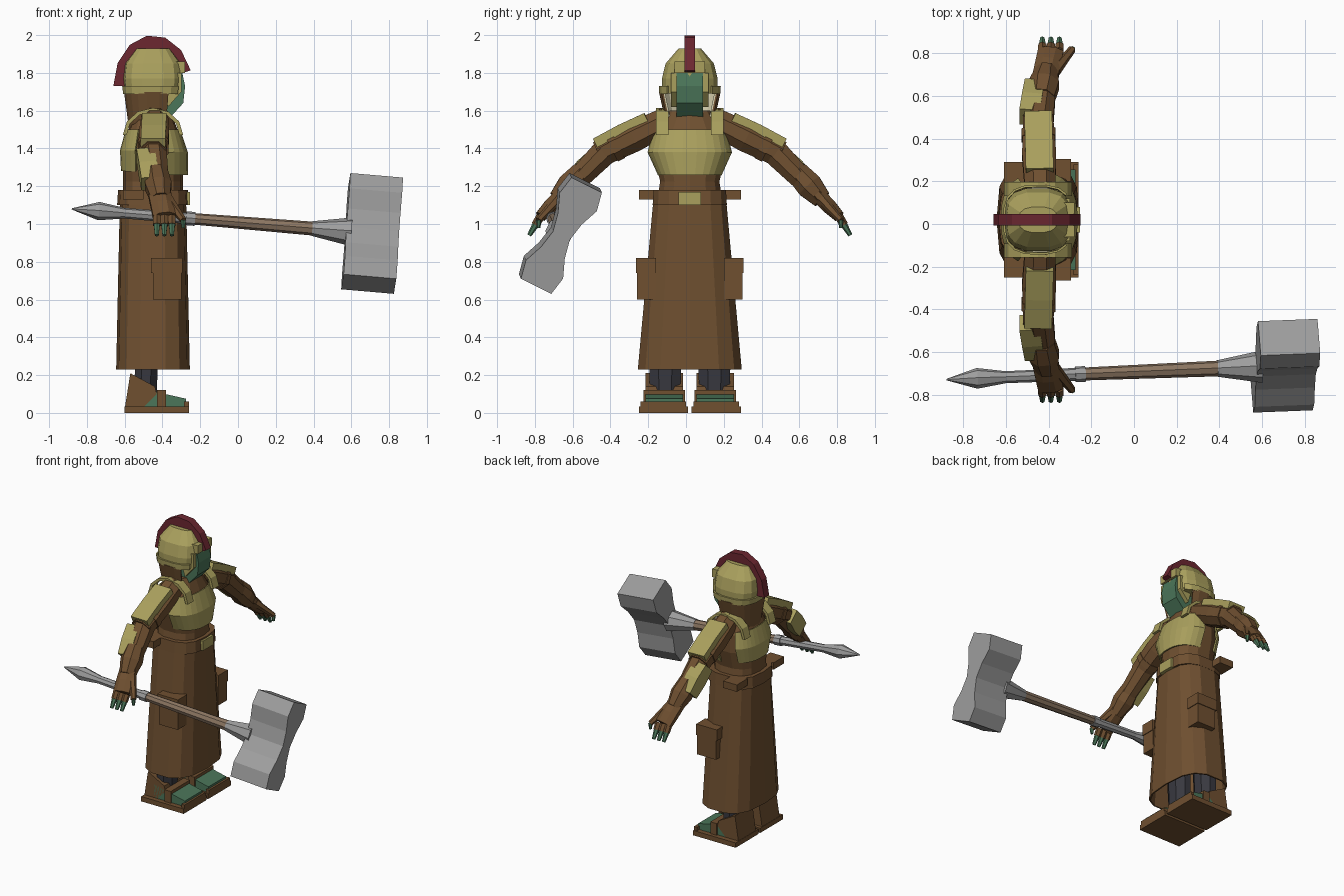
import bpy, bmesh, math
from mathutils import Vector

if "Cube" in bpy.data.objects:
    bpy.data.objects.remove(bpy.data.objects["Cube"])

BODY_X, BODY_Y = -.45, .02
X_AXIS, Y_AXIS, Z_AXIS = Vector((1, 0, 0)), Vector((0, 1, 0)), Vector((0, 0, 1))


def material(name, *rgb):
    m = bpy.data.materials.new(name)
    m.use_nodes = True
    m.diffuse_color = (*rgb, 1)
    m.node_tree.nodes["Principled BSDF"].inputs["Base Color"].default_value = m.diffuse_color
    return m


BROWN = material("brown leather", .16, .08, .03)
GOLD = material("dull gold", .4, .35, .11)
GREEN = material("green skin", .07, .18, .1)
STEEL = material("grey steel", .34, .34, .34)
RED = material("dark red", .15, .02, .03)
CREAM = material("cream lining", .7, .65, .44)
CHARCOAL = material("charcoal cloth", .04, .04, .05)
WOOD = material("pale wood", .26, .18, .12)


def loft(name, rings, mat, closed=True, caps=True, thick=0):
    """Skin a list of equally long point rings."""
    bm = bmesh.new()
    rows = [[bm.verts.new(p) for p in ring] for ring in rings]
    count = len(rows[0])
    for low, high in zip(rows, rows[1:]):
        for i in range(count if closed else count - 1):
            j = (i + 1) % count
            bm.faces.new((low[i], low[j], high[j], high[i]))
    if caps and closed:
        bm.faces.new(rows[0])
        bm.faces.new(rows[-1])
    bmesh.ops.recalc_face_normals(bm, faces=bm.faces)
    mesh = bpy.data.meshes.new(name)
    bm.to_mesh(mesh)
    bm.free()
    mesh.materials.append(mat)
    ob = bpy.data.objects.new(name, mesh)
    bpy.context.collection.objects.link(ob)
    if thick:
        mod = ob.modifiers.new("thickness", 'SOLIDIFY')
        mod.thickness, mod.offset = thick, 0


def spread(values):
    """Pair each value with its even fraction of the whole length."""
    return [(i / (len(values) - 1), v) for i, v in enumerate(values)]


def tube(name, start, end, sizes, mat, sides=8, ref=X_AXIS, wide=None):
    """Straight bar with half sizes spread evenly; wide fixes the half width along ref."""
    along = (end - start).normalized()
    across = (ref - along * ref.dot(along)).normalized()
    up = along.cross(across)
    k = 1 / math.cos(math.pi / sides)
    turns = [(j + .5) * math.tau / sides for j in range(sides)]
    loft(name, [[start.lerp(end, f) + across * k * (wide or size) * math.cos(a) + up * k * size * math.sin(a)
                 for a in turns] for f, size in spread(sizes)], mat)


def wrap(name, bottom, top, depths, widths, mat, gap=0, facing=0, power=.8, caps=True, thick=0):
    """Rounded upright shell, open by gap degrees on the side away from facing."""
    count = 14
    span = 360 - gap
    steps = count - 1 if gap else count
    turns = [math.radians(facing - span / 2 + span * i / steps) for i in range(count)]

    def soft(v):
        return math.copysign(abs(v) ** power, v)
    rings = [[(BODY_X + depth * soft(math.cos(a)), BODY_Y + width * soft(math.sin(a)),
               bottom + (top - bottom) * f) for a in turns]
             for (f, depth), width in zip(spread(depths), widths)]
    loft(name, rings, mat, not gap, caps, thick)


def slab(name, profile, y_range, mat):
    """Extrude an x-z outline across y."""
    loft(name, [[(x, y, z) for x, z in profile] for y in y_range], mat)


def box(name, xs, ys, zs, mat):
    slab(name, [(xs[0], zs[0]), (xs[1], zs[0]), (xs[1], zs[1]), (xs[0], zs[1])], ys, mat)


def arch(name, y, z, radius, height, deep, half, mat, end=0):
    """Band bent over the body from back to front."""
    rings = []
    for i in range(7):
        a = math.radians(180 + (end - 180) * i / 6)
        rings.append([(BODY_X + (radius - d) * math.cos(a), y + w, z + (height - d) * math.sin(a))
                      for d, w in ((0, -half), (0, half), (deep, half), (deep, -half))])
    loft(name, rings, mat)


# Robe, belt and torso
wrap("robe_skirt", .23, 1.14, (.19, .17), (.275, .19), BROWN, power=.7, caps=False, thick=.01)
wrap("torso", 1.1, 1.6, (.16, .16, .16, .14, .09), (.18, .16, .19, .19, .11), BROWN)
wrap("belt", 1.1, 1.18, (.19, .185), (.2, .195), BROWN, power=.7)
box("belt_buckle", (-.3, -.253), (BODY_Y - .06, BODY_Y + .06), (1.1, 1.17), GOLD)

# Breastplate, back plate, neck and hood
wrap("chest_plate", 1.26, 1.5, (.18, .18, .14), (.165, .22, .19), GOLD, gap=195, thick=.01)
wrap("back_plate", 1.28, 1.5, (.165, .17, .14), (.17, .21, .19), GOLD, gap=235, facing=180, thick=.01)
wrap("neck", 1.46, 1.6, (.13, .08), (.13, .06), STEEL)
for part, mat, inset in (("hood", BROWN, 0), ("hood_lining", CREAM, .01)):
    wrap(part, 1.48, 1.7, (.12 - inset, .15 - inset), (.11 - inset, .16 - inset), mat,
         gap=125, facing=180, thick=.01)

# Head, helmet and crest
slab("face", [(-.3, 1.82), (-.28, 1.73), (-.29, 1.64), (-.39, 1.53), (-.5, 1.53), (-.5, 1.82)],
     (BODY_Y - .07, BODY_Y + .07), GREEN)
wrap("helmet", 1.69, 1.93, (.15, .16, .15, .09), (.15, .15, .13, .06), GOLD, power=.7)
wrap("helmet_band", 1.69, 1.73, (.155, .16), (.157, .16), GOLD, gap=80, facing=180, power=.7, thick=.01)
box("helmet_brow", (-.4, -.28), (BODY_Y - .08, BODY_Y + .08), (1.8, 1.86), GOLD)
arch("helmet_crest", BODY_Y, 1.73, .21, .27, .07, .028, RED, end=18)

# Parts that repeat on both sides
for tag, side in (("left_", 1), ("right_", -1)):
    def place(x, y, z):
        return Vector((x, BODY_Y + side * y, z))

    def span(*ys):
        return [BODY_Y + side * y for y in ys]

    # Shoulder strap, cheek guard, belt loop and pouch
    arch(tag + "shoulder_strap", BODY_Y + side * .145, 1.47, .16, .145, .02, .033, GOLD)
    slab(tag + "cheek_guard", [(-.42, 1.8), (-.3, 1.8), (-.3, 1.7), (-.37, 1.62)], span(.07, .1), GOLD)
    box(tag + "belt_loop", (-.61, -.5), span(.15, .27), (1.13, 1.18), BROWN)
    box(tag + "pouch", (-.45, -.3), span(.18, .28), (.6, .8), BROWN)
    box(tag + "pouch_flap", (-.46, -.295), span(.18, .285), (.74, .82), BROWN)

    # Sleeve and armour pads
    shoulder, elbow = place(-.44, .12, 1.55), place(-.45, .48, 1.37)
    wrist, knuckle = place(-.41, .7, 1.13), place(-.39, .79, 1.04)
    outward = place(0, .02, .06) - place(0, 0, 0)
    tube(tag + "upper_sleeve", shoulder, elbow, (.07, .08, .07), BROWN)
    tube(tag + "lower_sleeve", shoulder.lerp(elbow, .9), wrist, (.07, .06, .045), BROWN)
    tube(tag + "sleeve_band", shoulder.lerp(elbow, .72), shoulder.lerp(elbow, .82), (.08, .08), BROWN)
    tube(tag + "shoulder_guard", shoulder.lerp(elbow, .25) + outward, elbow + outward,
         (.025, .03, .025), GOLD, 4, wide=.065)
    back = X_AXIS * -.04
    tube(tag + "elbow_guard", elbow + back, elbow.lerp(wrist, .65) + back, (.05, .06, .05), GOLD, 4, wide=.048)

    # Glove and fingers
    tube(tag + "glove_cuff", elbow.lerp(wrist, .4), wrist, (.06, .07, .05), BROWN)
    tube(tag + "palm", elbow.lerp(wrist, .9), knuckle, (.04, .04, .03), BROWN, wide=.06)
    for i in range(3):
        base = knuckle + X_AXIS * .04 * (i - 1)
        tip = base + place(0, .06, -.1) - place(0, 0, 0)
        joint = base.lerp(tip, .45)
        tube(f"{tag}finger_{i}", base, joint, (.02, .019), BROWN, 6)
        tube(f"{tag}fingertip_{i}", joint, tip, (.016, .01), GREEN, 6)
    thumb = place(-.29, .8, 1.02)
    tube(tag + "thumb", wrist + X_AXIS * .04, thumb, (.025, .02, .016), BROWN, 6, Z_AXIS)
    tube(tag + "thumb_tip", thumb, thumb - Z_AXIS * .04, (.013, .008), GREEN, 6)

    # Leg and sandal
    tube(tag + "leg", place(-.49, .13, .1), place(-.47, .13, .7), (.08, .09, .1), CHARCOAL, wide=.06)
    box(tag + "sole", (-.6, -.26), span(.01, .27), (0, .035), BROWN)
    slab(tag + "heel_guard", [(-.6, .02), (-.57, .21), (-.44, .14), (-.43, .1), (-.5, .03)], span(.035, .235), BROWN)
    slab(tag + "foot", [(-.52, .03), (-.275, .03), (-.275, .075), (-.52, .13)], span(.035, .235), GREEN)
    box(tag + "instep_strap", (-.43, -.38), span(.025, .245), (.03, .12), BROWN)
    box(tag + "toe_cap", (-.285, -.26), span(.02, .26), (.02, .06), BROWN)

# War hammer held in the right hand
point, butt = Vector((-.88, -.73, 1.08)), Vector((.71, -.665, .95))
head_way = Vector((.06, .45, .9)).normalized()
for part, low, high, sizes, mat in (("spike", 0, .18, (.003, .045, .025), STEEL),
                                    ("grip", .17, .4, (.026, .028), STEEL),
                                    ("collar", .38, .41, (.034, .034), STEEL),
                                    ("shaft", .4, .8, (.028, .034), WOOD),
                                    ("socket", .8, .93, (.036, .07), STEEL)):
    tube("hammer_" + part, point.lerp(butt, low), point.lerp(butt, high), sizes, mat, ref=head_way)
flare = (.09, .11, .07)
tube("hammer_head", butt - head_way * .3, butt + head_way * .3, (*flare, .05, *flare[::-1]), STEEL, 4,
     butt - point, wide=.14)
